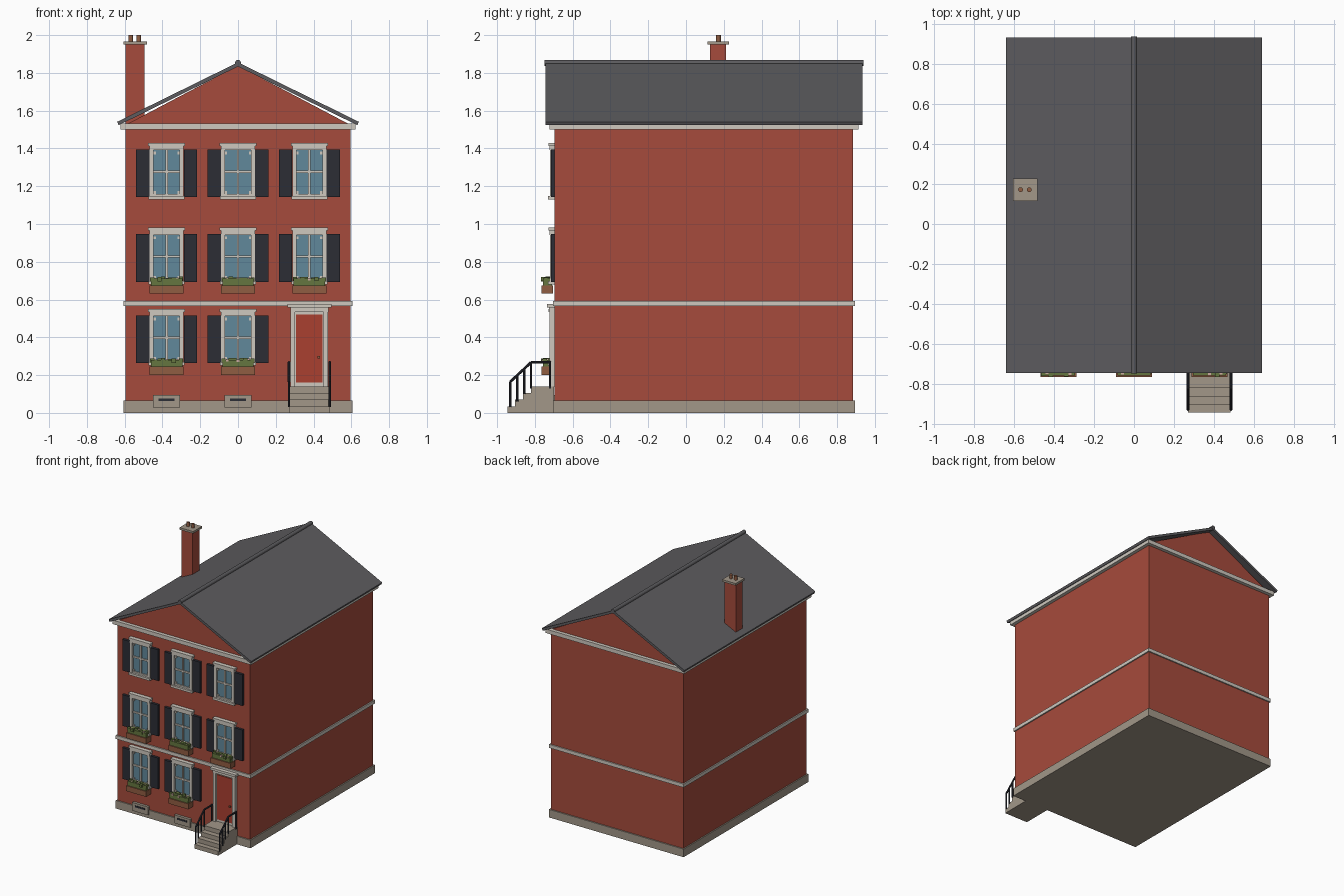
import bpy, bmesh, math, random
from mathutils import Vector

random.seed(4)
if "Cube" in bpy.data.objects:
    bpy.data.objects.remove(bpy.data.objects["Cube"], do_unlink=True)


def material(name, r, g, b):
    m = bpy.data.materials.new(name)
    m.use_nodes = True
    m.diffuse_color = (r, g, b, 1)
    m.node_tree.nodes["Principled BSDF"].inputs["Base Color"].default_value = (r, g, b, 1)
    return m


BRICK = material("brick red", .38, .07, .045)
SLATE = material("slate grey", .11, .108, .115)
STONE = material("warm stone", .36, .31, .25)
TRIM = material("off white trim", .62, .58, .52)
DARK = material("blue black", .025, .026, .036)
GLASS = material("window blue", .12, .25, .33)
LEAF = material("leaf green", .13, .18, .05)
WOOD = material("brown clay", .28, .11, .055)
PETAL = material("pale petals", .62, .42, .36)
DOOR = material("door red", .40, .05, .03)


def finish(name, bm, mat):
    me = bpy.data.meshes.new(name)
    bmesh.ops.recalc_face_normals(bm, faces=bm.faces)
    bm.to_mesh(me)
    bm.free()
    me.materials.append(mat)
    ob = bpy.data.objects.new(name, me)
    bpy.context.collection.objects.link(ob)
    return ob


def box(name, x, y, z, mat):
    """Box from three (min, max) ranges."""
    bm = bmesh.new()
    bmesh.ops.create_cube(bm, size=1)
    for v in bm.verts:
        v.co = [r[0] if c < 0 else r[1] for c, r in zip(v.co, (x, y, z))]
    return finish(name, bm, mat)


def prism(name, outline, axis, lo, hi, mat):
    """Extrude a 2D outline along x (outline is y,z) or y (outline is x,z)."""
    bm = bmesh.new()
    place = (lambda a, b: (lo, a, b)) if axis == "x" else (lambda a, b: (a, lo, b))
    face = bm.faces.new([bm.verts.new(place(a, b)) for a, b in outline])
    ext = bmesh.ops.extrude_face_region(bm, geom=[face])["geom"]
    step = Vector((hi - lo, 0, 0) if axis == "x" else (0, hi - lo, 0))
    bmesh.ops.translate(bm, vec=step, verts=[g for g in ext if isinstance(g, bmesh.types.BMVert)])
    return finish(name, bm, mat)


def rod(name, a, b, radius, mat, sides=8):
    a, b = Vector(a), Vector(b)
    bm = bmesh.new()
    bmesh.ops.create_cone(bm, cap_ends=True, segments=sides, radius1=radius,
                          radius2=radius, depth=(b - a).length)
    turn = (b - a).to_track_quat("Z", "Y").to_matrix()
    for v in bm.verts:
        v.co = turn @ v.co + (a + b) / 2
    return finish(name, bm, mat)


def around(c, half):
    return (c - half, c + half)


WX, FRONT, BACK = .595, -.695, .885


def course(name, out, z, mat):
    """Band running around the whole house."""
    return box(name, (-WX - out, WX + out), (FRONT - out, BACK + out), z, mat)


# Walls, bands and gables
course("walls", 0, (.02, 1.51), BRICK)
course("stone_base", .01, (0, .065), STONE)
course("belt_course", .01, (.565, .593), TRIM)
course("cornice", .028, (1.5, 1.532), TRIM)
prism("gable", [(-.585, 1.53), (.585, 1.53), (0, 1.838)], "y", FRONT, BACK, BRICK)

# Roof and ridge
EAVE, R0, R1 = .64, -.745, .935
for side, label in ((-1, "right"), (1, "left")):
    prism(label + "_roof_slope",
          [(0, 1.834), (side * (EAVE - .008), 1.523), (side * EAVE, 1.541), (0, 1.856)],
          "y", R0, R1, SLATE)
rod("ridge_cap", (0, R0 - .004, 1.853), (0, R1 + .004, 1.853), .016, SLATE, 12)

# Chimney
box("chimney_stack", (-.596, -.496), (.126, .212), (1.53, 1.95), BRICK)
box("chimney_cap", (-.606, -.483), (.115, .228), (1.95, 1.967), STONE)
for x in (-.568, -.525):
    rod("chimney_pot", (x, .172, 1.96), (x, .172, 2.0), .012, WOOD, 12)


def window(cx, z0, planter):
    z1, mid = z0 + .262, z0 + .135
    box("window_glass", around(cx, .075), (-.703, -.69), (z0, z1), GLASS)
    for s in (-1, 1):
        jamb = cx + s * .079
        box("window_jamb", around(jamb, .0105), (-.72, FRONT), (z0, z1), TRIM)
        near, far = cx + s * .091, cx + s * .161
        xs = (min(near, far), max(near, far))
        box("shutter", xs, (-.715, FRONT), (z0, z0 + .253), DARK)
        for z in (z0 + .025, z1 - .028):
            box("sash_corner", around(cx + s * .064, .007), (-.71, FRONT), around(z, .007), TRIM)
    box("sash_upright", around(cx, .0065), (-.712, FRONT), (z0, z1), TRIM)
    box("sash_crossbar", around(cx, .07), (-.712, FRONT), around(mid, .0065), TRIM)
    box("sash_bottom", around(cx, .07), (-.714, FRONT), (z0, z0 + .018), TRIM)
    box("window_head", around(cx, .09), (-.722, FRONT), (z1 - .012, z1 + .01), TRIM)
    box("window_head_cap", around(cx, .098), (-.728, FRONT), (z1 + .01, z1 + .026), TRIM)
    box("window_sill", around(cx, .096), (-.73, FRONT), (z0 - .012, z0 + .006), TRIM)
    if planter:
        box("planter_box", around(cx, .09), (-.766, -.705), (z0 - .062, z0 - .018), WOOD)
        box("planter_leaves", around(cx, .083), (-.758, -.71), (z0 - .018, z0 + .018), LEAF)
        for i in range(9):
            x = cx - .076 + i * .019
            bloom = i % 3 == 1
            size = .007 if bloom else .011
            y = random.uniform(-.758, -.722)
            z = z0 + random.uniform(.012, .018)
            box("bloom" if bloom else "leaf_clump", around(x, size), around(y, size),
                around(z, size), PETAL if bloom else LEAF)


# Three floors of windows
for z0, planter, columns in ((1.142, False, 3), (.693, True, 3), (.263, True, 2)):
    for cx in (-.378, 0, .378)[:columns]:
        window(cx, z0, planter)

# Basement vents
for cx in (-.378, 0):
    box("vent_frame", around(cx, .071), (-.716, FRONT), (.028, .095), STONE)
    box("vent_slot", around(cx, .043), (-.72, -.71), (.064, .077), DARK)

# Front door
DX = .378
box("door_panel", around(DX, .09), (-.706, FRONT), (.14, .55), TRIM)
box("door_leaf", around(DX, .07), (-.712, -.70), (.16, .522), DOOR)
for s in (-1, 1):
    box("door_jamb", around(DX + s * .087, .012), (-.722, FRONT), (.14, .55), TRIM)
box("door_head", around(DX, .1), (-.724, FRONT), (.535, .557), TRIM)
box("door_head_cap", around(DX, .116), (-.735, FRONT), (.557, .576), TRIM)
box("door_knob", around(.428, .006), (-.722, -.71), around(.295, .006), WOOD)

# Front steps as one stepped profile
profile = [(-.70, 0), (-.945, 0)]
for i, y in enumerate((-.945, -.905, -.863, -.82)):
    profile += [(y, .035 * i), (y, .035 * (i + 1))]
profile.append((-.70, .14))
del profile[1]
prism("front_steps", profile, "x", .27, .484, STONE)

# Railings
for x in (.27, .486):
    path = [(x, -.93, .165), (x, -.82, .268), (x, -.715, .268)]
    for a, b in zip(path, path[1:]):
        rod("hand_rail", a, b, .007, DARK)
    for y, low, high in ((-.93, .03, .165), (-.893, .06, .2), (-.857, .1, .234),
                         (-.82, .13, .268), (-.72, .13, .268)):
        rod("rail_post", (x, y, low), (x, y, high), .006, DARK)
